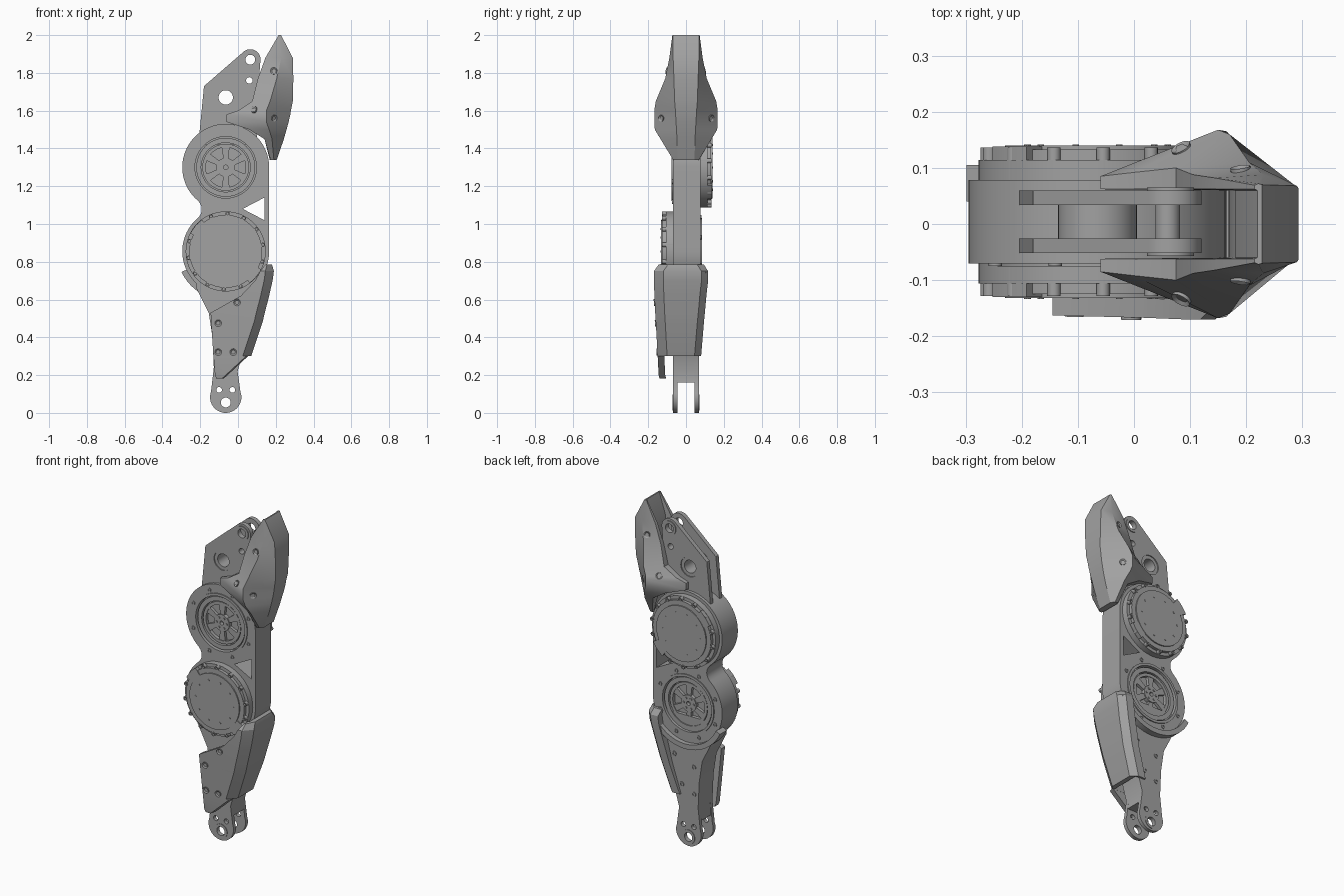
import bpy, bmesh
from math import sin, cos, pi, radians
from mathutils import Vector
from mathutils.bvhtree import BVHTree

if "Cube" in bpy.data.objects:
    bpy.data.objects.remove(bpy.data.objects["Cube"])

grey = bpy.data.materials.new("machined grey")
grey.use_nodes = True
grey.diffuse_color = (0.36, 0.36, 0.36, 1)
grey.node_tree.nodes["Principled BSDF"].inputs["Base Color"].default_value = grey.diffuse_color


# ---- helpers ----
def finish(name, bm):
    """Turn a bmesh into a shaded, coloured object."""
    bmesh.ops.remove_doubles(bm, verts=bm.verts, dist=1e-5)
    bmesh.ops.recalc_face_normals(bm, faces=bm.faces)
    mesh = bpy.data.meshes.new(name)
    bm.to_mesh(mesh)
    mesh.shade_smooth()
    mesh.set_sharp_from_angle(angle=radians(28))
    mesh.materials.append(grey)
    obj = bpy.data.objects.new(name, mesh)
    bpy.context.collection.objects.link(obj)
    return obj


def arc(c, r, start, end, n=24):
    angles = [radians(start + (end - start) * i / n) for i in range(n + 1)]
    return [(c[0] + r * cos(a), c[1] + r * sin(a)) for a in angles]


def circle(c, r, n=48):
    return arc(c, r, 0, 360, n)[:-1]


def around(c, r, count, offset=0):
    """Centres spaced evenly on a circle."""
    return arc(c, r, offset, offset + 360, count)[:-1]


def prism(name, outlines, y0, y1):
    """Fill outlines in the xz plane (nested ones are holes), thick from y0 to y1."""
    curve = bpy.data.curves.new(name, 'CURVE')
    curve.dimensions = '2D'
    curve.fill_mode = 'BOTH'
    curve.extrude = abs(y1 - y0) / 2
    for outline in outlines:
        spline = curve.splines.new('POLY')
        spline.points.add(len(outline) - 1)
        for point, (x, z) in zip(spline.points, outline):
            point.co = (x, z, 0, 1)
        spline.use_cyclic_u = True
    helper = bpy.data.objects.new(name + "_curve", curve)
    bpy.context.collection.objects.link(helper)
    deps = bpy.context.evaluated_depsgraph_get()
    mesh = bpy.data.meshes.new_from_object(helper.evaluated_get(deps))
    bpy.data.objects.remove(helper)
    bm = bmesh.new()
    bm.from_mesh(mesh)
    bpy.data.meshes.remove(mesh)
    for v in bm.verts:
        x, z, depth = v.co
        v.co = (x, (y0 + y1) / 2 - depth, z)
    obj = finish(name, bm)
    bm.free()
    return obj


def ring(name, c, outer, inner, y0, y1):
    return prism(name, [circle(c, outer), circle(c, inner)], y0, y1)


def loft(name, levels):
    """Join equal-length cross-sections (z, points); returns a tree for placing bolts."""
    bm = bmesh.new()
    rows = [[bm.verts.new((x, y, z)) for x, y in pts] for z, pts in levels]
    for low, high in zip(rows, rows[1:]):
        for i in range(len(low)):
            j = (i + 1) % len(low)
            bm.faces.new((low[i], low[j], high[j], high[i]))
    bm.faces.new(rows[0])
    bm.faces.new(rows[-1])
    finish(name, bm)
    tree = BVHTree.FromBMesh(bm)
    bm.free()
    return tree


def armour_bolt(tree, x, z, side):
    """Socket-headed bolt seated on an armour surface."""
    spot, normal, _, _ = tree.ray_cast(Vector((x, side, z)), Vector((0, -side, 0)))
    if spot is None:
        return
    if normal.y * side < 0:
        normal = -normal
    bm = bmesh.new()
    turn = normal.to_track_quat('Z', 'Y').to_matrix().to_4x4()
    turn.translation = spot
    bmesh.ops.create_cone(bm, cap_ends=True, segments=20, radius1=0.018,
                          radius2=0.018, depth=0.01, matrix=turn)
    bm.normal_update()
    top = max(bm.faces, key=lambda f: f.normal.dot(normal))
    bmesh.ops.inset_region(bm, faces=[top], thickness=0.007)
    bmesh.ops.translate(bm, verts=top.verts, vec=normal * -0.005)
    finish("armour_bolt", bm)
    bm.free()


# ---- main housing: two round bays and a straight rear wall ----
upper, lower = (-0.065, 1.30), (-0.065, 0.855)
front, back = -0.07, 0.078
body = (arc(upper, 0.23, 0, 230, 48) + arc((-0.252, 1.0775), 0.06, 50, -50, 12)[1:-1]
        + arc(lower, 0.23, 130, 360, 48))
window = [(0.025, 1.08), (0.14, 1.14), (0.14, 1.02)]
prism("housing_front", [body, window, circle(upper, 0.165)], front, front + 0.03)
prism("housing_core", [body, window], front + 0.03, back - 0.03)
prism("housing_back", [body, window, circle(lower, 0.165)], back - 0.03, back)


# ---- output hub: recessed rings, spokes and bolts ----
def output_hub(c, face, s):
    floor = face - s * 0.031
    ring("hub_lip", c, 0.178, 0.163, floor, face + s * 0.006)
    ring("hub_bearing", c, 0.156, 0.13, floor, face - s * 0.004)
    ring("hub_rim", c, 0.124, 0.106, floor, face - s * 0.01)
    spokes = []
    for i in range(6):
        a = i * pi / 3 + pi / 6
        u, v = Vector((cos(a), sin(a))), Vector((-sin(a), cos(a))) * 0.013
        base = Vector(c)
        spokes.append([tuple(base + u * r + v * w)
                       for r, w in ((0.046, -1), (0.11, -1.6), (0.11, 1.6), (0.046, 1))])
    prism("hub_spokes", spokes, floor, face - s * 0.013)
    prism("hub_centre", [circle(c, 0.05), circle(c, 0.012)], floor, face - s * 0.008)
    prism("hub_bolts", [circle(p, 0.007, 10) for p in around(c, 0.033, 6)],
          floor, face - s * 0.003)
    heads = around(c, 0.197, 8, 22.5)
    prism("rim_bolts", [circle(p, r, 14) for p in heads for r in (0.012, 0.006)],
          face, face + s * 0.005)


# ---- motor: stepped cover with bolts and two connector blocks ----
def motor(c, face, s):
    prism("motor_flange", [circle(c, 0.212, 64)], face - s * 0.01, face + s * 0.036)
    prism("motor_cover", [circle(c, 0.193, 64)], face, face + s * 0.055)
    prism("motor_cap", [circle(c, 0.165, 64)], face, face + s * 0.062)
    heads = around(c, 0.2, 14, 10)
    prism("motor_bolts", [circle(p, r, 14) for p in heads for r in (0.012, 0.006)],
          face, face + s * 0.058)
    prism("cap_screws", [circle(p, 0.006, 10) for p in around(c, 0.125, 10)],
          face, face + s * 0.064)
    for middle in (140, -40):
        block = arc(c, 0.21, middle - 13, middle + 13, 6) + arc(c, 0.155, middle + 13, middle - 13, 6)
        prism("connector_block", [block], face, face + s * 0.06)


output_hub(upper, front, -1)
output_hub(lower, back, 1)
motor(lower, front, -1)
motor(upper, back, 1)

# ---- upper bracket: a pair of plates with tubes between them ----
pivot, eye, small = (-0.065, 1.67), (0.065, 1.87), (0.06, 1.76)
bracket = [(-0.21, 1.42), (0.1, 1.42), (0.1, 1.62)] + arc(eye, 0.055, -15, 135, 16) + [(-0.18, 1.73)]
holes = [circle(pivot, 0.058), circle(eye, 0.026), circle(small, 0.017)]
for y0, y1, outside in ((-0.052, -0.026, -0.057), (0.034, 0.06, 0.065)):
    prism("bracket_plate", [bracket] + holes, y0, y1)
    ring("eye_washer", eye, 0.042, 0.026, y0, outside)
ring("pivot_tube", pivot, 0.07, 0.038, -0.03, 0.038)
ring("pivot_bush", pivot, 0.058, 0.038, -0.046, 0.054)
ring("spacer_tube", small, 0.022, 0.017, -0.03, 0.038)

# ---- upper armour: mirrored U-shaped shell ----
# height, spine x and y, ridge x and y, wing edge x and y, inner wall x
shell = [(2.0, .228, .07, .222, .072, .215, .069, .22),
         (1.88, .29, .068, .23, .088, .145, .082, .18),
         (1.77, .293, .064, .205, .11, .105, .088, .17),
         (1.65, .29, .06, .17, .16, .075, .1, .17),
         (1.60, .28, .056, .15, .168, .0, .092, .168),
         (1.58, .277, .055, .15, .168, -.06, .085, .168),
         (1.54, .268, .053, .15, .168, -.06, .085, .168),
         (1.50, .257, .05, .165, .165, .06, .115, .168),
         (1.45, .243, .048, .18, .135, .14, .115, .168),
         (1.34, .205, .045, .19, .068, .172, .07, .168)]
levels = []
for z, xs, ys, xm, ym, xi, yi, xb in shell:
    half = [(xs, ys), (xm, ym), (xi, yi), (xi, 0.062), (xb, 0.06)]
    levels.append((z, half + [(x, -y) for x, y in reversed(half)]))
tree = loft("upper_armour", levels)
for x, z in ((0.19, 1.81), (0.085, 1.605), (0.19, 1.56)):
    for side in (-1, 1):
        armour_bolt(tree, x, z, side)

# ---- shin: narrowing leg that ends in a forked foot ----
foot = (-0.065, 0.083)
left_edge = [(-0.128, 0.24), (-0.135, 0.4), (-0.155, 0.53), (-0.22, 0.66), (-0.22, 0.78)]
right_edge = [(0.15, 0.78), (0.14, 0.66), (0.09, 0.5), (0.03, 0.33), (-0.002, 0.22)]
leg = arc(foot, 0.083, 160, 380, 32)[::-1] + left_edge + right_edge
foot_holes = [circle((-0.065, 0.055), 0.026)] + [circle((x, 0.122), 0.015, 20) for x in (-0.1, -0.03)]
for s in (-1, 1):
    prism("fork_plate", [leg] + foot_holes, s * 0.046, s * 0.068)
    ring("foot_washer", (-0.065, 0.055), 0.042, 0.026, s * 0.05, s * 0.071)
prism("shin_core", [[(-0.132, 0.16)] + left_edge + right_edge + [(0.006, 0.16)]], -0.046, 0.046)
shin_heads = [(-0.1, 0.32), (-0.02, 0.36), (-0.1, 0.48), (0.03, 0.53)]
prism("shin_bolts", [circle(p, r, 14) for p in shin_heads for r in (0.014, 0.007)], 0.06, 0.073)

# ---- lower armour: front plate, side wall and a short back wing ----
# height, front plate edge x, outer wall x, front y, back y
guard = [(0.785, .145, .18, -.145, .095), (0.75, .118, .19, -.17, .117),
         (0.70, .09, .183, -.17, .117), (0.62, .015, .165, -.167, .108),
         (0.53, -.145, .142, -.163, .1), (0.48, -.142, .13, -.16, .095),
         (0.30, -.13, .07, -.15, .08)]
levels = []
for z, xi, xe, yf, yb in guard:
    levels.append((z, [(xi, yf), (max(xi + 0.008, xe - 0.045), yf), (xe, yf + 0.05),
                       (xe, yb - 0.035), (xe - 0.035, yb), (xe - 0.085, yb),
                       (xe - 0.085, 0.066), (xe - 0.026, 0.066),
                       (xe - 0.028, yf + 0.036), (xi, yf + 0.035)]))
tree = loft("lower_armour", levels)
tip = [(z, [(x0, y), (x1, y), (x1 + 0.01, y + 0.035), (x0, y + 0.035)])
       for z, x0, x1, y in ((0.302, -.13, .045, -.15), (0.2, -.122, -.065, -.145), (0.182, -.115, -.085, -.14))]
tip_tree = loft("lower_armour_tip", tip)
for x, z in ((-0.005, 0.585), (-0.105, 0.475), (-0.105, 0.322), (-0.025, 0.322)):
    armour_bolt(tree, x, z, -1)

# ---- curved lip under the lower hub ----
lip = arc(lower, 0.258, 205, 335, 32) + arc(lower, 0.228, 335, 205, 32)
prism("hub_guard_lip", [lip], 0.04, 0.105)
